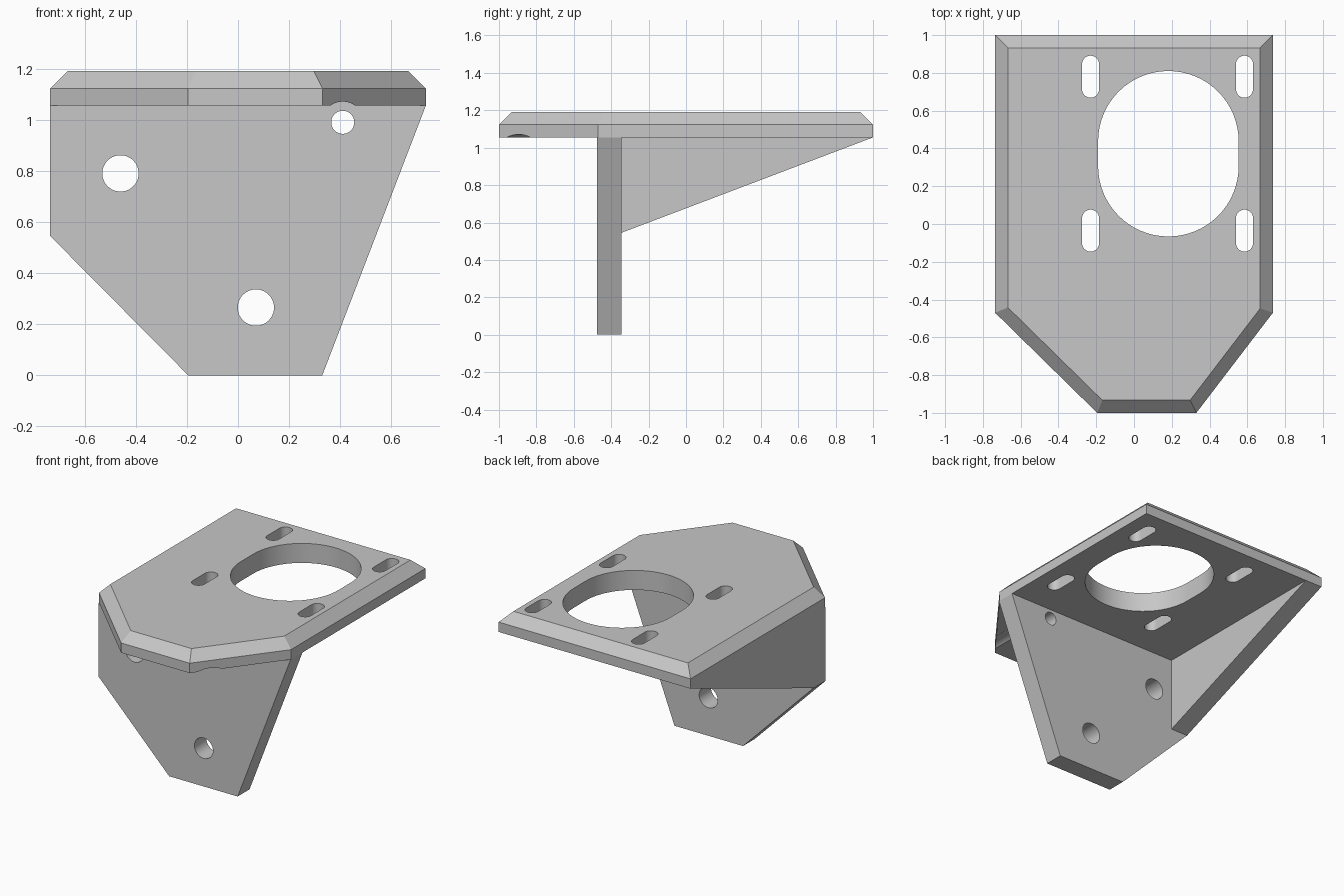
import bpy
import bmesh
import math

cube = bpy.data.objects.get("Cube")
if cube:
    bpy.data.objects.remove(cube, do_unlink=True)

grey = bpy.data.materials.new("plain grey")
grey.use_nodes = True
colour = (0.57, 0.57, 0.57, 1)
grey.diffuse_color = colour
for node in grey.node_tree.nodes:
    if node.type == 'BSDF_PRINCIPLED':
        node.inputs["Base Color"].default_value = colour

# Each axis maps a flat outline (u, v) and a depth w into space
AXES = {
    'X': lambda u, v, w: (w, u, v),
    'Y': lambda u, v, w: (u, w, v),
    'Z': lambda u, v, w: (u, v, w),
}


def add_prism(bm, outline, axis, low, high):
    place = AXES[axis]
    bottom = [bm.verts.new(place(u, v, low)) for u, v in outline]
    top = [bm.verts.new(place(u, v, high)) for u, v in outline]
    bm.faces.new(bottom)
    bm.faces.new(top)
    count = len(outline)
    for i in range(count):
        j = (i + 1) % count
        bm.faces.new((bottom[i], bottom[j], top[j], top[i]))


def make_object(name, bm):
    bmesh.ops.recalc_face_normals(bm, faces=bm.faces[:])
    mesh = bpy.data.meshes.new(name)
    bm.to_mesh(mesh)
    bm.free()
    mesh.materials.append(grey)
    obj = bpy.data.objects.new(name, mesh)
    bpy.context.collection.objects.link(obj)
    return obj


def slot(cx, cy, radius, half=0.0, steps=32):
    """Round hole, stretched along v by half on each side."""
    points = []
    for side in (0, 1):
        shift = half if side == 0 else -half
        for i in range(steps + (1 if half else 0)):
            a = math.pi * (side + i / steps)
            points.append((cx + radius * math.cos(a),
                           cy + shift + radius * math.sin(a)))
    return points


def cut(obj, holes):
    bm = bmesh.new()
    for hole in holes:
        add_prism(bm, *hole)
    cutter = make_object(obj.name + "_cutter", bm)
    cutter.hide_render = True
    mod = obj.modifiers.new("holes", 'BOOLEAN')
    mod.operation = 'DIFFERENCE'
    mod.solver = 'EXACT'
    mod.object = cutter
    select(obj)
    bpy.ops.object.modifier_apply(modifier=mod.name)
    bpy.data.objects.remove(cutter, do_unlink=True)


def select(obj):
    bpy.ops.object.select_all(action='DESELECT')
    obj.select_set(True)
    bpy.context.view_layer.objects.active = obj


SIDE = 0.735
UNDER, TOP = 1.055, 1.19
WALL_FRONT, WALL_BACK = -0.475, -0.345
THICK = WALL_BACK - WALL_FRONT

# Top plate with a chamfered upper rim
bm = bmesh.new()
add_prism(bm, [(-SIDE, 1), (-SIDE, -0.47), (-0.195, -1), (0.33, -1),
               (SIDE, -0.47), (SIDE, 1)], 'Z', UNDER, TOP)
rim = [e for e in bm.edges if all(v.co.z > TOP - 0.01 for v in e.verts)]
bmesh.ops.bevel(bm, geom=rim, offset=0.067, offset_type='OFFSET',
                segments=1, affect='EDGES')
plate = make_object("top_plate", bm)

# Large opening, four mounting slots and the screw clearance groove
holes = [(slot(0.182, 0.372, 0.372, 0.066), 'Z', 0.9, 1.4)]
for x in (-0.23, 0.585):
    for y in (0.78, -0.035):
        holes.append((slot(x, y, 0.045, 0.066), 'Z', 0.9, 1.4))
holes.append((slot(0.41, 0.99, 0.081), 'Y', -1.2, WALL_FRONT))
cut(plate, holes)

# Upright wall with three screw holes
bm = bmesh.new()
add_prism(bm, [(-SIDE, UNDER), (-SIDE, 0.545), (-0.195, 0), (0.33, 0),
               (SIDE, UNDER)], 'Y', WALL_FRONT, WALL_BACK)
wall = make_object("upright_wall", bm)
cut(wall, [(slot(x, z, r), 'Y', -0.7, -0.1)
           for x, z, r in ((-0.46, 0.79, 0.071), (0.07, 0.265, 0.071),
                           (0.41, 0.99, 0.045))])

# Triangular brace along one side
bm = bmesh.new()
add_prism(bm, [(WALL_BACK, UNDER), (WALL_BACK, 0.545), (1, UNDER)],
          'X', -SIDE, THICK - SIDE)
brace = make_object("side_brace", bm)

for part in (plate, wall):
    select(part)
    bpy.ops.object.shade_smooth_by_angle(angle=math.radians(25))
